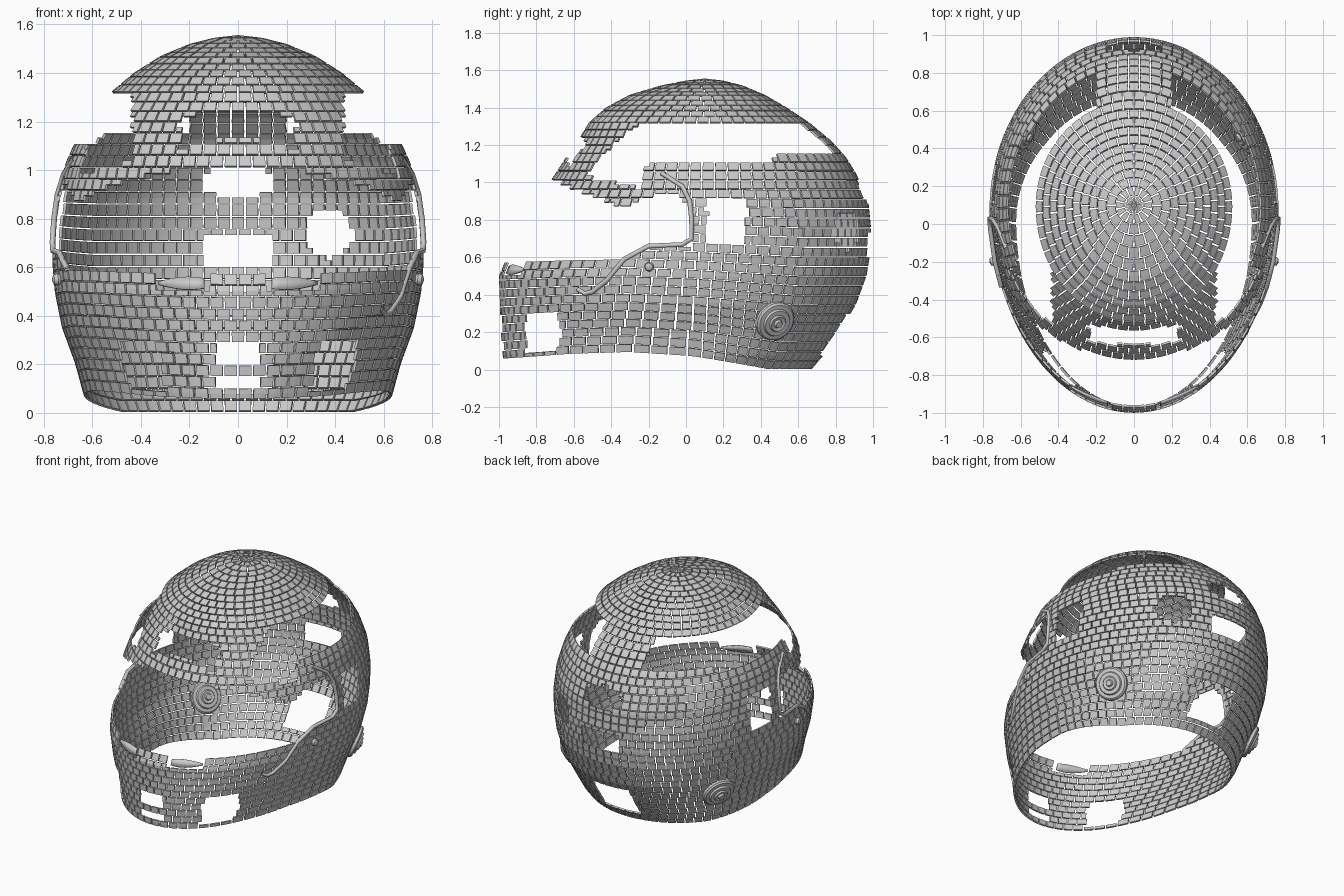
import bpy, bmesh, math
from mathutils import Vector

if "Cube" in bpy.data.objects:
    bpy.data.objects.remove(bpy.data.objects["Cube"])

# Shell profile: height, half width, front y, back y
P = [(0, .60, -.96, .67), (.07, .635, -.98, .73), (.2, .67, -.99, .82), (.35, .725, -.995, .91),
     (.5, .755, -1, .965), (.62, .765, -.95, .985), (.75, .765, -.89, .99), (.9, .745, -.80, .975),
     (1.03, .71, -.71, .92), (1.13, .665, -.645, .86), (1.22, .61, -.58, .78), (1.32, .525, -.52, .66),
     (1.4, .43, -.43, .54), (1.47, .32, -.30, .42), (1.52, .2, -.13, .30), (1.545, .1, 0, .2),
     (1.556, .001, .1, .1)]
Z = [p[0] for p in P]
S = [0]
for a, b in zip(P, P[1:]):
    S.append(S[-1] + math.hypot(b[0] - a[0], b[1] - a[1]))


def interp(x, xs, ys):
    if x <= xs[0]:
        return ys[0]
    for i in range(1, len(xs)):
        if x <= xs[i]:
            t = (x - xs[i - 1]) / (xs[i] - xs[i - 1])
            return ys[i - 1] + t * (ys[i] - ys[i - 1])
    return ys[-1]


def curve(x, pts):
    return interp(x, [p[0] for p in pts], [p[1] for p in pts])


def surf(z, th):
    """Point on the shell at height z, angle th (0 = front, +x at 90 degrees)."""
    w, f, b = (interp(z, Z, [p[k] for p in P]) for k in (1, 2, 3))
    c = .05 + .05 * z / 1.556
    co = math.cos(th)
    return Vector((w * math.sin(th), c - co * ((c - f) if co > 0 else (b - c)), z))


def side_theta(y, z):
    f, b = (interp(z, Z, [p[k] for p in P]) for k in (2, 3))
    c = .05 + .05 * z / 1.556
    return math.acos(max(-1, min(1, (c - y) / ((c - f) if y < c else (b - c)))))


# Edges of the openings, as (y, z)
BOTTOM = [(-.98, .06), (-.6, .09), (-.3, .1), (0, .08), (.67, 0)]
EYE_LOW = [(-.35, .585), (-.2, .655), (.03, .66)]
EYE_TOP = [(-.72, 1.02), (-.32, .86), (-.22, .92), (-.05, .95), (.03, .85)]
SLOT_LOW = [(-.52, 1.03), (-.25, .97), (-.2, 1.12), (.47, 1.12), (.5, 1.16)]


def removed(p):
    x, y, z = p
    a = abs(x)
    if y < .03 and curve(y, EYE_LOW) < z < curve(y, EYE_TOP):           # eye opening
        return True
    if curve(y, SLOT_LOW) < z < 1.32 and a > .2 and y < .83:            # long side slots
        if y > -.5 + (z - 1.03) * 1.03 or a > .435:
            return True
    if .11 < y < .32 and .68 < z < .91:                                # side windows
        return True
    if y < 0:
        k = (a / .24) ** 2
        return (a < .24 and 1.13 - .05 * k < z < 1.245 - .025 * k      # forehead vent
                or -.86 < y < -.68 and .09 < z < .3                    # chin side vents
                or a < .085 and (.2 < z < .285 or .09 < z < .15)       # chin centre vents
                or .12 < a < .34 and .51 < z < .6)                     # chin top vents
    return (a < .14 and .08 < z < .3 or a < .155 and .6 < z < .735     # rear vents
            or (x / .14) ** 2 + ((z - .955) / .075) ** 2 < 1
            or (x - .375) ** 2 + (z - .74) ** 2 < .0105)


def finish(name, bm, smooth=False):
    me = bpy.data.meshes.new(name)
    bm.to_mesh(me)
    bm.free()
    ob = bpy.data.objects.new(name, me)
    bpy.context.collection.objects.link(ob)
    for f in me.polygons:
        f.use_smooth = smooth
    return ob


def thicken(ob, t):
    m = ob.modifiers.new("thickness", 'SOLIDIFY')
    m.thickness, m.offset = t, -1


def tiles(name, s0, s1, rows):
    """Brick-laid rows of small plates; each plate is a 2 x 2 patch trimmed at the openings."""
    bm = bmesh.new()
    h = (s1 - s0) / rows
    for r in range(rows):
        sa, sb = s0 + r * h + .003, s0 + (r + 1) * h - .003
        w = interp((sa + sb) / 2, S, [p[1] for p in P])
        n = max(14, round(2 * math.pi * w * 1.13 / .066))
        gap = min(.004 / max(w, .01), .12 * 2 * math.pi / n)
        for i in range(n):
            ta = 2 * math.pi * (i + .5 * (r % 2)) / n + gap
            tb = ta + 2 * math.pi / n - 2 * gap
            g = []
            for j in range(3):
                for k in range(3):
                    th, s = ta + (tb - ta) * k / 2, sa + (sb - sa) * j / 2
                    s += curve(.05 - math.cos(th), BOTTOM) * max(0, 1 - s)
                    g.append(surf(interp(s, S, Z), th))
            vs = {}
            for j in range(2):
                for k in range(2):
                    q = [j * 3 + k, j * 3 + k + 1, j * 3 + k + 4, j * 3 + k + 3]
                    if removed(sum((g[m] for m in q), Vector()) / 4):
                        continue
                    for m in q:
                        if m not in vs:
                            vs[m] = bm.verts.new(g[m])
                    bm.faces.new([vs[m] for m in q])
    thicken(finish(name, bm), .012)


rim = interp(1.322, Z, S)
tiles("shell_tiles", 0, rim, 27)
tiles("dome_tiles", rim, S[-1], 12)


# Edge trim around the eye opening
def trim(name, pts, side):
    cu = bpy.data.curves.new(name, 'CURVE')
    cu.dimensions = '3D'
    cu.bevel_depth, cu.bevel_resolution = .013, 1
    sp = cu.splines.new('POLY')
    sp.points.add(len(pts) - 1)
    for p, (y, z) in zip(sp.points, pts):
        v = surf(z, side * side_theta(y, z))
        p.co = (*v, 1)
    ob = bpy.data.objects.new(name, cu)
    bpy.context.collection.objects.link(ob)


EDGE = [(-.13, 1.05), (-.02, .98), (.02, .9), (.03, .8), (.03, .7), (-.02, .668), (-.2, .66), (-.33, .59)]
trim("eye_trim_right", EDGE + [(-.42, .48), (-.5, .415), (-.54, .405), (-.58, .43)], 1)
trim("eye_trim_left", EDGE, -1)


# Round stepped pivots on both sides, and small studs
def lathe(name, prof, y, z, side):
    th = side * side_theta(y, z)
    o = surf(z, th)
    nrm = (surf(z, th + .05) - surf(z, th - .05)).cross(surf(z + .03, th) - surf(z - .03, th))
    rot = nrm.to_track_quat('Z', 'Y')
    bm = bmesh.new()
    n = 24
    rings = [[bm.verts.new((r * math.cos(2 * math.pi * i / n), r * math.sin(2 * math.pi * i / n), h))
              for i in range(n)] for r, h in prof]
    for a, b in zip(rings, rings[1:]):
        for i in range(n):
            bm.faces.new((a[i], a[(i + 1) % n], b[(i + 1) % n], b[i]))
    bm.faces.new(rings[-1])
    bm.faces.new(rings[0][::-1])
    ob = finish(name, bm)
    ob.location, ob.rotation_mode, ob.rotation_quaternion = o, 'QUATERNION', rot


HALF = [(.11, .012), (.1, .022), (.078, .024), (.072, .036), (.048, .036), (.042, .046), (.024, .042), (.018, .055)]
for side, word in ((1, "right"), (-1, "left")):
    lathe("pivot_" + word, [(r, -h) for r, h in HALF[::-1]] + HALF, .475, .26, side)
    lathe("stud_" + word, [(.02, -.005), (.025, .01), (.02, .025), (.008, .03)], -.195, .55, side)

    # Smooth lens-shaped vent lip inside each chin top vent
    bm = bmesh.new()
    low, top = [], []
    for i in range(9):
        t = i / 8
        x = .14 + .19 * t
        th = math.asin(x / .757) * side
        half = .006 + .02 * math.sin(math.pi * min(1, .25 + t * .75))
        for lst, dz in ((low, -half), (top, half)):
            lst.append(bm.verts.new(surf(.535 + dz, th) + Vector((0, .012, 0))))
    for i in range(8):
        q = (low[i], low[i + 1], top[i + 1], top[i])
        bm.faces.new(q if side > 0 else q[::-1])
    thicken(finish("vent_lip_" + word, bm, True), .01)
